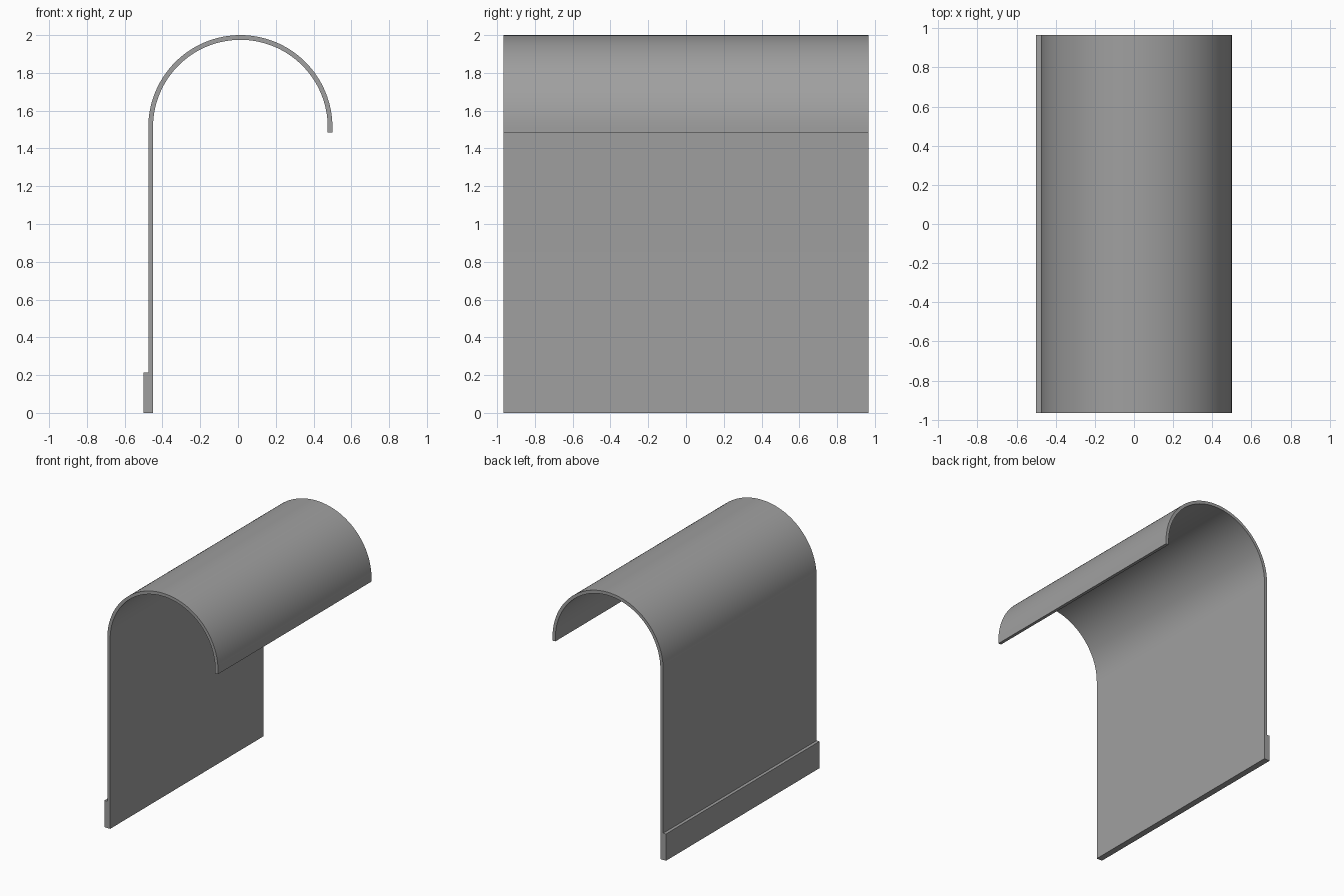
import bpy
import bmesh
from math import cos, sin, radians

if "Cube" in bpy.data.objects:
    bpy.data.objects.remove(bpy.data.objects["Cube"], do_unlink=True)

HALF_LENGTH = 0.965
CENTRE_X, CENTRE_Z = 0.0125, 1.5125
OUTER, INNER = 0.4875, 0.4625
ARC_STEPS = 64

grey = bpy.data.materials.new("plain grey")
grey.use_nodes = True
colour = (0.35, 0.35, 0.35, 1)
grey.diffuse_color = colour
grey.node_tree.nodes["Principled BSDF"].inputs["Base Color"].default_value = colour


def extrude_strip(name, outer, inner):
    """Closed solid along y from matching outer and inner (x, z) edges."""
    bm = bmesh.new()
    rings = []
    for (ox, oz), (ix, iz) in zip(outer, inner):
        corners = ((ox, -HALF_LENGTH, oz), (ix, -HALF_LENGTH, iz),
                   (ix, HALF_LENGTH, iz), (ox, HALF_LENGTH, oz))
        rings.append([bm.verts.new(c) for c in corners])
    for a, b in zip(rings, rings[1:]):
        for i in range(4):
            j = (i + 1) % 4
            bm.faces.new((a[i], a[j], b[j], b[i]))
    bm.faces.new(rings[0])
    bm.faces.new(rings[-1])
    bmesh.ops.recalc_face_normals(bm, faces=bm.faces)
    mesh = bpy.data.meshes.new(name)
    bm.to_mesh(mesh)
    bm.free()
    mesh.materials.append(grey)
    obj = bpy.data.objects.new(name, mesh)
    bpy.context.collection.objects.link(obj)
    return obj


def edge_path(radius):
    """Straight wall, then the half-round hood with a short drop at its lip."""
    path = [(CENTRE_X - radius, 0), (CENTRE_X - radius, CENTRE_Z)]
    for i in range(1, ARC_STEPS + 1):
        a = radians(180 - 180 * i / ARC_STEPS)
        path.append((CENTRE_X + radius * cos(a), CENTRE_Z + radius * sin(a)))
    path.append((CENTRE_X + radius, 1.485))
    return path


# Curved sheet: wall and hood in one piece
sheet = extrude_strip("curved_sheet", edge_path(OUTER), edge_path(INNER))

# Thicker band along the outside foot of the wall
extrude_strip("foot_band", [(-0.5, 0), (-0.5, 0.213)], [(-0.475, 0), (-0.475, 0.213)])

bpy.ops.object.select_all(action="DESELECT")
sheet.select_set(True)
bpy.context.view_layer.objects.active = sheet
bpy.ops.object.shade_smooth_by_angle(angle=radians(30))
